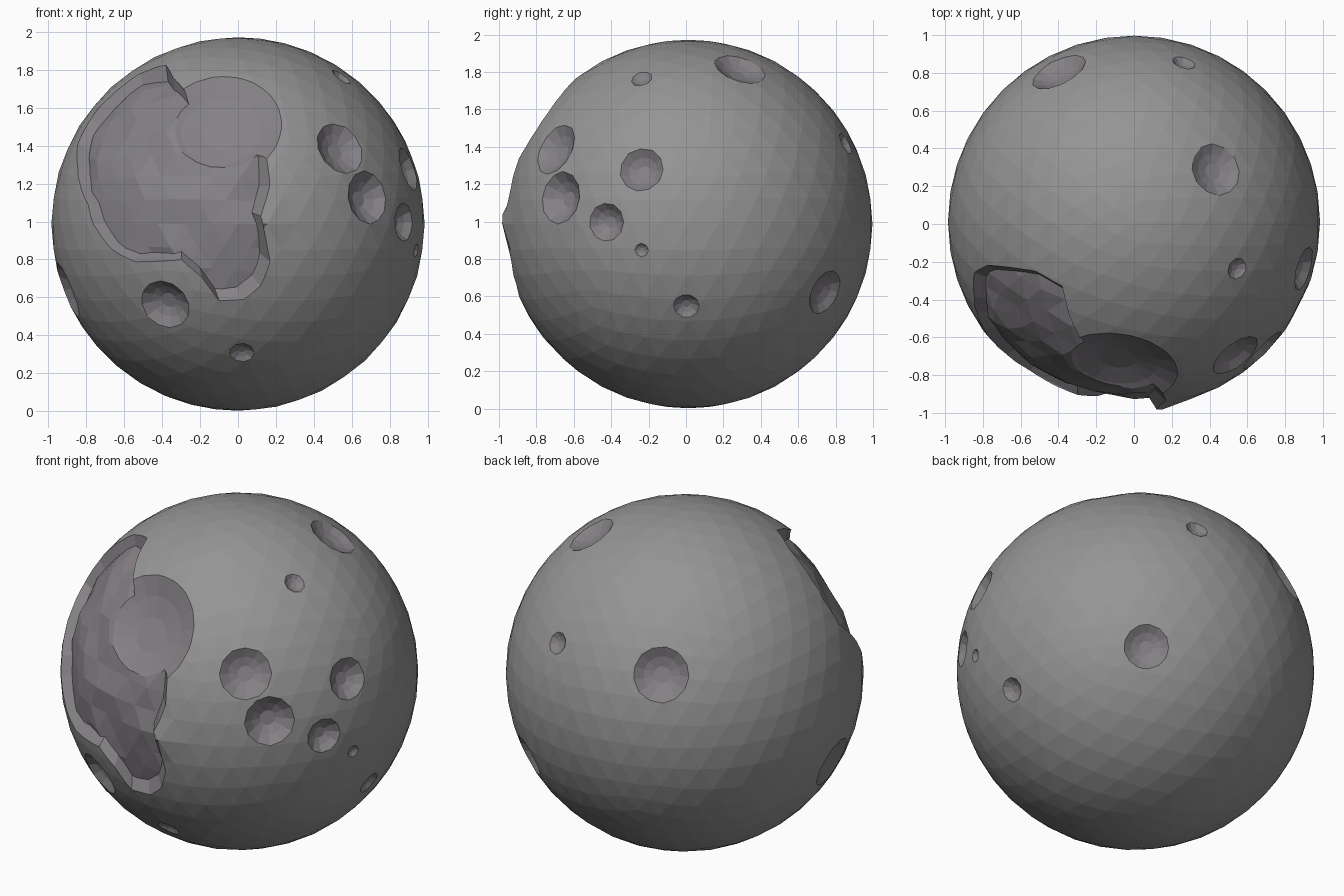
import bpy, bmesh, math, random
from mathutils import Vector

if "Cube" in bpy.data.objects:
    bpy.data.objects.remove(bpy.data.objects["Cube"])

random.seed(4)
R = 0.985
CENTRE = Vector((0, 0.012, 0.987))


def material(name, rgb):
    m = bpy.data.materials.new(name)
    m.diffuse_color = (*rgb, 1)
    m.use_nodes = True
    m.node_tree.nodes["Principled BSDF"].inputs["Base Color"].default_value = m.diffuse_color
    return m


ROCK = material("rock", (0.30, 0.30, 0.30))
FLOOR = material("crater_floor", (0.235, 0.22, 0.235))


def make(name, bm, mat):
    bmesh.ops.recalc_face_normals(bm, faces=bm.faces)
    me = bpy.data.meshes.new(name)
    bm.to_mesh(me)
    bm.free()
    me.materials.append(mat)
    ob = bpy.data.objects.new(name, me)
    bpy.context.collection.objects.link(ob)
    return ob


def ball(name, radius, jitter, mat):
    bm = bmesh.new()
    bmesh.ops.create_icosphere(bm, subdivisions=4, radius=radius)
    for v in bm.verts:
        v.co *= 1 + random.uniform(-jitter, jitter)
    return make(name, bm, mat)


def loft(name, rings, mat):
    """Closed solid through a list of equal-length rings of points."""
    bm = bmesh.new()
    loops = [[bm.verts.new(p) for p in ring] for ring in rings]
    n = len(loops[0])
    for a, b in zip(loops, loops[1:]):
        for i in range(n):
            j = (i + 1) % n
            bm.faces.new((a[i], a[j], b[j], b[i]))
    caps = [bm.faces.new(loops[0][::-1]), bm.faces.new(loops[-1])]
    bmesh.ops.triangulate(bm, faces=caps)
    return make(name, bm, mat)


def cut(target, cutter):
    mod = target.modifiers.new("cut", 'BOOLEAN')
    mod.operation, mod.solver, mod.object = 'DIFFERENCE', 'EXACT', cutter
    mod.material_mode = 'TRANSFER'
    bpy.context.view_layer.objects.active = target
    bpy.ops.object.modifier_apply(modifier=mod.name)
    bpy.data.objects.remove(cutter)


def crater(direction, r, depth, sides):
    """Bowl-shaped cutter whose rim of radius r lies on the sphere."""
    q = direction.to_track_quat('Z', 'Y')
    rim = math.sqrt(R * R - r * r)
    prof = [(r * t, rim - depth * (1 - t * t)) for t in (0.3, 0.65, 1)]
    prof.append((r * 1.2, R + 0.12))
    rings = []
    for rad, h in prof:
        rings.append([q @ Vector((rad * math.cos(a), rad * math.sin(a), h))
                      for a in (math.tau * i / sides for i in range(sides))])
    return loft("crater_cutter", rings, FLOOR)


moon = ball("cratered_moon", R, 0.0, ROCK)

# Large irregular basin on the front left: outline as (x, y, z) directions
outline = [(-.78, -.23, .56), (-.66, -.24, .69), (-.52, -.26, .79), (-.38, -.34, .84),
           (-.34, -.5, .77), (-.2, -.75, .6), (.05, -.86, .48), (.15, -.9, .36),
           (.17, -.95, .2), (.12, -.98, .04), (.17, -.94, -.2), (.12, -.92, -.33),
           (.03, -.9, -.4), (-.1, -.9, -.41), (-.19, -.92, -.28), (-.3, -.92, -.19),
           (-.55, -.79, -.2), (-.68, -.71, -.13), (-.77, -.62, 0), (-.79, -.57, .1),
           (-.83, -.48, .2), (-.85, -.4, .3), (-.85, -.27, .42)]
dirs = [Vector(p).normalized() for p in outline]
mid = Vector((-.5, -.75, .35)).normalized()
inner = [d.lerp(mid, 0.14).normalized() * 0.87 for d in dirs]
basin = loft("basin_cutter", [inner, [d * R for d in dirs], [d * 2.0 for d in dirs]], FLOOR)
cut(basin, ball("basin_floor", 0.925, 0.016, FLOOR))
cut(moon, basin)

# Round craters: position relative to centre, rim radius, depth, sides
craters = [
    ((-.10, -.82, .54), .33, .07, 18),
    ((.54, -.71, .40), .147, .055, 12),
    ((.68, -.68, .14), .143, .075, 12),
    ((.90, -.25, .29), .122, .06, 11),
    ((.88, -.44, .01), .105, .06, 11),
    ((.94, -.25, -.14), .04, .02, 8),
    ((.88, -.01, -.44), .072, .035, 10),
    ((.54, .74, -.37), .127, .05, 13),
    ((.44, .28, .84), .145, .045, 12),
    ((.55, -.25, .78), .062, .03, 9),
    ((.27, .86, .44), .066, .03, 9),
    ((-.40, .80, .40), .158, .06, 13),
    ((-.39, -.80, -.43), .14, .06, 12),
    ((.02, -.71, -.68), .07, .03, 9),
    ((-.90, -.13, -.35), .155, .05, 12),
]
for pos, r, depth, sides in craters:
    cut(moon, crater(Vector(pos).normalized(), r, depth, sides))

# Slightly raised lip on the basin's right edge, then place on the ground
lip = Vector((.12, -.98, .04))
for v in moon.data.vertices:
    if (v.co - lip).length < 0.06 and v.co.length > 0.965:
        v.co *= 1.02
    v.co += CENTRE
for p in moon.data.polygons:
    p.use_smooth = False
